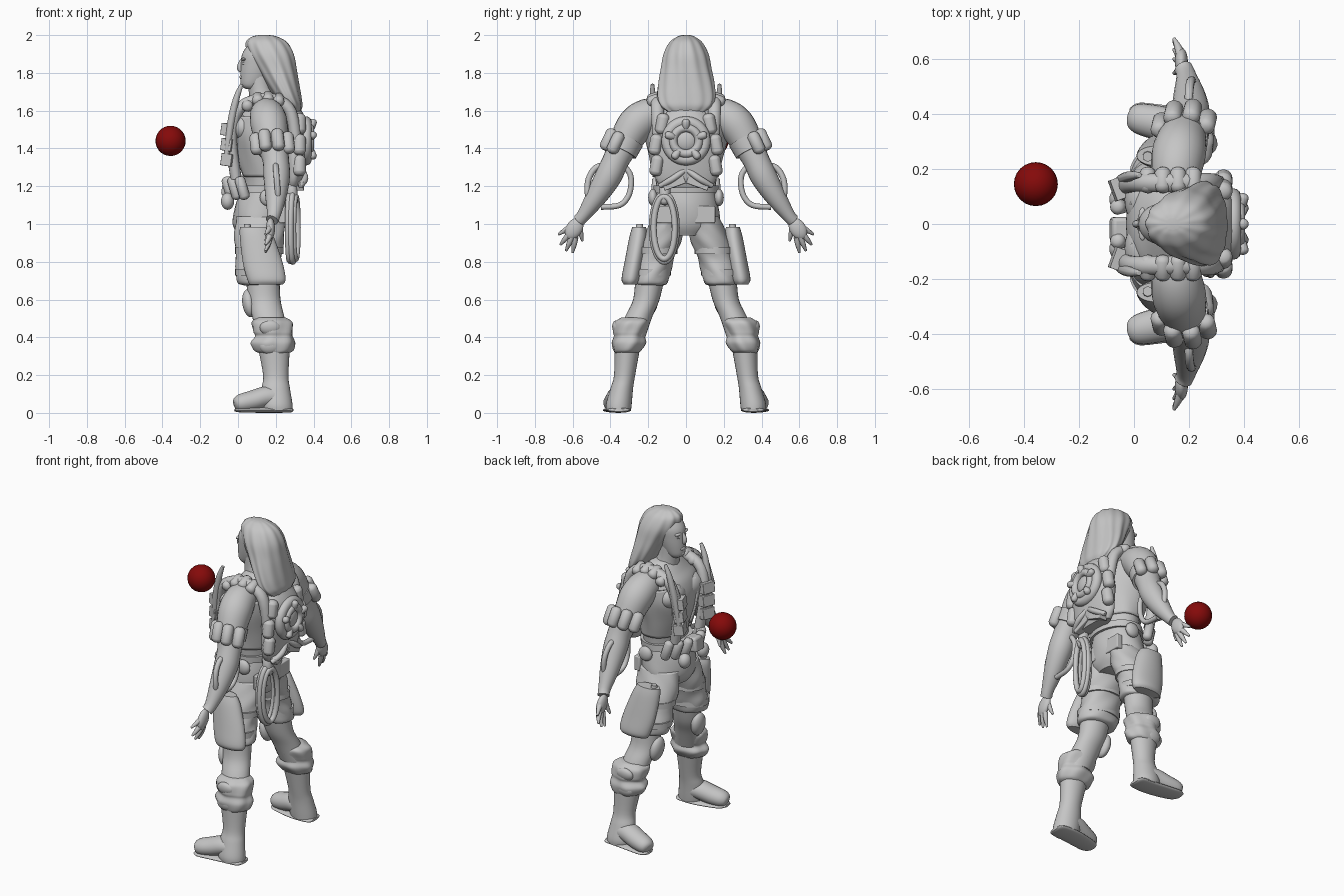
import bpy, bmesh, math
from mathutils import Vector, Matrix, Euler


def mat(name, rgb):
    m = bpy.data.materials.new(name)
    m.diffuse_color = (*rgb, 1)
    return m


GREY = mat("clay grey", (0.56, 0.56, 0.56))
RED = mat("dark red", (0.235, 0.003, 0.003))


def finish(name, bm, mirror=False, material=GREY, angle=50, bevel=0):
    bmesh.ops.recalc_face_normals(bm, faces=bm.faces)
    me = bpy.data.meshes.new(name)
    bm.to_mesh(me)
    bm.free()
    me.materials.append(material)
    ob = bpy.data.objects.new(name, me)
    bpy.context.collection.objects.link(ob)
    bpy.ops.object.select_all(action='DESELECT')
    ob.select_set(True)
    bpy.context.view_layer.objects.active = ob
    bpy.ops.object.shade_smooth_by_angle(angle=math.radians(angle))
    if bevel:
        b = ob.modifiers.new("Bevel", 'BEVEL')
        b.width, b.segments = bevel, 3
    if mirror:
        ob.modifiers.new("Mirror", 'MIRROR').use_axis = (False, True, False)
    return ob


def smooth_rows(rows, k, closed=False):
    """Catmull-Rom interpolation of rows of numbers."""
    n, out = len(rows), []
    for i in range(n if closed else n - 1):
        ids = [(i + d) % n if closed else min(max(i + d, 0), n - 1) for d in (-1, 0, 1, 2)]
        p = [rows[j] for j in ids]
        for s in range(k):
            t = s / k
            out.append([0.5 * (2 * b + (c - a) * t + (2 * a - 5 * b + 4 * c - d) * t * t
                               + (3 * b - a - 3 * c + d) * t ** 3) for a, b, c, d in zip(*p)])
    return out if closed else out + [list(rows[-1])]


def skin(bm, rings, closed=False):
    vs = [[bm.verts.new(p) for p in r] for r in rings]
    n = len(vs[0])
    for i in range(len(vs) if closed else len(vs) - 1):
        a, b = vs[i], vs[(i + 1) % len(vs)]
        for j in range(n):
            bm.faces.new((a[j], a[(j + 1) % n], b[(j + 1) % n], b[j]))
    if not closed:
        bm.faces.new(vs[0])
        bm.faces.new(vs[-1])


def loft(bm, rows, n=28, k=5, fold=0, lobes=5, twist=0):
    """Horizontal elliptical rings given as x, y, z, rx, ry."""
    rings = []
    for x, y, z, rx, ry in smooth_rows(rows, k):
        ring = []
        for j in range(n):
            a = math.tau * j / n
            f = 1 + fold * math.sin(lobes * a + twist * z)
            ring.append((x + rx * f * math.cos(a), y + ry * f * math.sin(a), z))
        rings.append(ring)
    skin(bm, rings)


def tube(bm, rows, n=14, k=4, flat=1, ref=(1, 0, 0), closed=False):
    """Rings across a path given as x, y, z, radius; flat scales along ref."""
    rows = smooth_rows(rows, k, closed)
    rings, m = [], len(rows)
    for i, r in enumerate(rows):
        lo, hi = ((i - 1) % m, (i + 1) % m) if closed else (max(i - 1, 0), min(i + 1, m - 1))
        t = (Vector(rows[hi][:3]) - Vector(rows[lo][:3])).normalized()
        u = t.cross(Vector(ref)).normalized()
        v = u.cross(t)
        rings.append([Vector(r[:3]) + r[3] * (u * math.cos(math.tau * j / n)
                      + v * flat * math.sin(math.tau * j / n)) for j in range(n)])
    skin(bm, rings, closed)


def can(bm, p, q, r):
    """Round-ended canister between two points."""
    p, q = Vector(p), Vector(q)
    d = (q - p).normalized()
    ref = (1, 0, 0) if abs(d.x) < 0.8 else (0, 0, 1)
    rows = [(p, .35), (p + d * r * .2, .75), (p + d * r * .6, 1), (q - d * r * .6, 1), (q - d * r * .2, .75), (q, .35)]
    tube(bm, [(*c, r * f) for c, f in rows], n=12, k=1, ref=ref)


def place(loc, size, rot):
    return Matrix.LocRotScale(Vector(loc), Euler([math.radians(a) for a in rot]), Vector(size))


def box(bm, loc, size, rot=(0, 0, 0)):
    bmesh.ops.create_cube(bm, size=1, matrix=place(loc, size, rot))


def ball(bm, loc, size, rot=(0, 0, 0)):
    bmesh.ops.create_uvsphere(bm, u_segments=24, v_segments=14, radius=1, matrix=place(loc, size, rot))


new = bmesh.new

# Floating ball
bm = new(); ball(bm, (-.357, .145, 1.44), (.08,) * 3); finish("floating_ball", bm, material=RED)

# Head, face and neck
bm = new()
loft(bm, [(.07, 0, 1.715, .03, .03), (.075, 0, 1.735, .058, .048), (.09, 0, 1.78, .078, .062),
          (.1, 0, 1.84, .085, .072), (.11, 0, 1.9, .088, .076), (.12, 0, 1.96, .06, .06)])
tube(bm, [(.14, 0, 1.62, .08), (.12, 0, 1.7, .063), (.11, 0, 1.78, .06)], ref=(0, 1, 0))
tube(bm, [(.022, 0, 1.872, .009), (.008, 0, 1.83, .014), (.018, 0, 1.81, .012)], ref=(0, 1, 0))
ball(bm, (.02, 0, 1.777), (.012, .026, .012))
ball(bm, (.03, 0, 1.744), (.018, .022, .016))
for s in (-1, 1):
    ball(bm, (.031, s * .03, 1.872), (.014, .03, .009))
    ball(bm, (.034, s * .03, 1.85), (.012, .014, .008))
finish("head", bm)

# Long hair falling behind the shoulders
bm = new()
loft(bm, [(.14, 0, 2.0, .025, .02), (.142, 0, 1.992, .065, .045), (.152, 0, 1.962, .108, .085),
          (.175, 0, 1.9, .12, .117), (.205, 0, 1.82, .105, .133), (.235, 0, 1.74, .088, .148),
          (.265, 0, 1.67, .07, .152), (.29, 0, 1.625, .05, .135), (.305, 0, 1.59, .025, .09)],
     n=72, fold=.028, lobes=11, twist=9)
finish("hair", bm)

# Torso and open vest
body = [(.135, 0, 1.1, .11, .15), (.14, 0, 1.25, .115, .163), (.13, 0, 1.36, .14, .185),
        (.13, 0, 1.48, .16, .215), (.14, 0, 1.57, .15, .22), (.155, 0, 1.63, .12, .17), (.15, 0, 1.69, .07, .08)]
bm = new(); loft(bm, body)
for s in (-1, 1):
    ball(bm, (.03, s * .09, 1.51), (.065, .1, .075))
finish("torso", bm)
bm = new()
loft(bm, [(x, y, z, a + .012, b + .012) for x, y, z, a, b in body[1:5]], n=40, fold=.012, lobes=7, twist=20)
bmesh.ops.delete(bm, geom=[f for f in bm.faces if len(f.verts) > 4 or
                 (f.calc_center_median().x < .08 and abs(f.calc_center_median().y) < .07)], context='FACES')
finish("vest", bm).modifiers.new("Solidify", 'SOLIDIFY').thickness = .012

# Arms and hands
bm = new()
tube(bm, [(.15, .13, 1.585, .08), (.155, .2, 1.572, .093), (.165, .265, 1.525, .098), (.18, .325, 1.43, .084),
          (.2, .37, 1.34, .07), (.205, .412, 1.25, .07), (.2, .475, 1.145, .056),
          (.19, .54, 1.05, .036), (.18, .565, 1.02, .034)], n=24)
finish("arm", bm, True)
bm = new()
ball(bm, (.172, .592, .975), (.024, .043, .062), (32, 0, 0))
for y0, z0, y1, z1 in ((.61, .985, .675, .945), (.62, .945, .665, .89), (.605, .93, .635, .858),
                       (.585, .93, .6, .848), (.565, .985, .548, .91)):
    tube(bm, [(.17, y0, z0, .016), (.16, (y0 + y1) / 2, (z0 + z1) / 2, .0135), (.145, y1, z1, .006)], n=10)
finish("hand", bm, True)

# Arm bands with canisters, forearm hoses
bm = new()
tube(bm, [(.18, .31, 1.45, .09), (.19, .342, 1.385, .085)], n=24)
for a in (-68, -26, 16, 58):
    x, d = .185 + .095 * math.sin(math.radians(a)), .095 * math.cos(math.radians(a))
    c = Vector((x, .328 + d * .88, 1.41 + d * .4))
    h = Vector((.006, .026, -.055))
    can(bm, c - h, c + h, .033)
finish("arm_canisters", bm, True)
bm = new()
tube(bm, [(.2, .42, 1.31, .016), (.2, .475, 1.3, .016), (.205, .515, 1.24, .016), (.21, .52, 1.16, .016),
          (.2, .49, 1.1, .016), (.2, .45, 1.11, .016)], n=10)
tube(bm, [(.2, .37, 1.3, .015), (.2, .325, 1.3, .015), (.2, .292, 1.25, .015), (.2, .3, 1.16, .015),
          (.2, .35, 1.1, .015), (.2, .45, 1.09, .015)], n=10)
finish("forearm_hoses", bm, True)

# Trousers
bm = new()
loft(bm, [(.135, 0, 1.19, .115, .15), (.125, 0, 1.1, .14, .17), (.115, 0, 1.0, .142, .175), (.115, 0, .94, .11, .12)],
     fold=.012, twist=30)
finish("trouser_seat", bm)
bm = new()
loft(bm, [(.12, .09, 1.04, .13, .085), (.112, .125, .92, .132, .102), (.11, .16, .82, .12, .098),
          (.112, .178, .75, .127, .098), (.12, .187, .69, .122, .092), (.125, .187, .675, .09, .07)],
     fold=.025, twist=45)
box(bm, (.235, .1, 1.05), (.04, .11, .09))
finish("trouser_leg", bm, True, bevel=.006)

# Lower legs, knee pads, gaiters and boots
bm = new()
loft(bm, [(.13, .19, .72, .09, .078), (.14, .21, .6, .085, .07), (.16, .25, .51, .085, .072), (.185, .29, .4, .085, .075)])
ball(bm, (.058, .205, .58), (.035, .055, .075), (10, -8, 0))
finish("lower_leg", bm, True)
bm = new()
loft(bm, [(.175, .275, .505, .075, .066), (.18, .284, .48, .108, .09), (.185, .297, .43, .106, .086),
          (.19, .3, .405, .1, .08), (.185, .302, .37, .116, .09), (.19, .31, .33, .1, .074), (.19, .315, .315, .07, .06)],
     n=36, fold=.04, lobes=6, twist=25)
for z in (.35, .45):
    ball(bm, (.17, .365, z), (.055, .025, .04), (-12, 0, 0))
finish("gaiter", bm, True)
bm = new()
loft(bm, [(.19, .31, .35, .085, .068), (.2, .325, .2, .067, .056), (.2, .34, .13, .075, .06),
          (.205, .355, .05, .083, .068), (.21, .357, .012, .08, .066)])
tube(bm, [(.22, .345, .085, .06), (.15, .355, .085, .064), (.08, .37, .065, .062), (.02, .383, .052, .056),
          (-.008, .388, .045, .043), (-.018, .39, .042, .025)], n=20, ref=(0, 0, 1), flat=.88)
finish("boot", bm, True)
bm = new()
tube(bm, [(.292, .355, .015, .035), (.27, .355, .015, .06), (.18, .357, .015, .067), (.08, .372, .015, .064),
          (.01, .387, .015, .055), (-.018, .39, .015, .03)], n=20, ref=(0, 0, 1), flat=.22)
finish("boot_sole", bm, True)

# Thigh holsters
bm = new()
loft(bm, [(.085, .248, .985, .075, .036), (.1, .252, .93, .09, .048), (.13, .275, .8, .105, .05),
          (.15, .291, .71, .102, .05), (.15, .293, .68, .088, .036)])
tube(bm, [(.05, .245, 1.0, .018), (.05, .25, .9, .025)], n=10)
finish("thigh_holster", bm, True)
bm = new()
for z, y in ((.86, .15), (.745, .185)):
    loft(bm, [(.112, y, z - .018, .128, .105), (.112, y, z + .018, .128, .105)], k=1)
finish("thigh_straps", bm, True, angle=30)

# Belt with front canisters and pouches
bm = new()
loft(bm, [(.13, 0, 1.165, .14, .172), (.135, 0, 1.205, .138, .172)], k=1)
finish("belt", bm, angle=30)
bm = new()
for x, y in ((-.045, .06), (-.015, .11), (.025, .15)):
    can(bm, (x - .02, y, 1.25), (x + .015, y + .01, 1.13), .028)
ball(bm, (-.055, .09, 1.12), (.035, .04, .045))
ball(bm, (.16, .175, 1.14), (.045, .025, .045))
finish("belt_canisters", bm, True)
bm = new()
box(bm, (-.045, -.02, 1.19), (.08, .09, .09), (0, 8, 0))
finish("belt_pouch", bm, bevel=.015)

# Shoulder straps, pouches and chest gear
bm = new()
tube(bm, [(-.01, .12, 1.24, .03), (-.035, .135, 1.45, .03), (.0, .15, 1.6, .03), (.09, .15, 1.655, .032),
          (.2, .15, 1.655, .032), (.28, .15, 1.59, .032), (.31, .14, 1.4, .032)], ref=(0, 1, 0), flat=1.1)
for x, z in ((.05, 1.635), (.105, 1.665), (.16, 1.67), (.215, 1.66)):
    can(bm, (x, .115, z + .012), (x, .205, z - .018), .03)
finish("shoulder_strap", bm, True)
bm = new()
for z in (1.34, 1.42, 1.5):
    box(bm, (-.05, .13, z), (.06, .08, .065), (0, 8, 20))
tube(bm, [(.02, .178, 1.74, .01), (-.01, .175, 1.66, .018), (-.04, .165, 1.52, .02), (-.065, .15, 1.32, .014)], n=10, ref=(0, 1, 0))
finish("chest_gear", bm, True, bevel=.01)

# Backpack with coiled disc and side rolls
bm = new()
loft(bm, [(.29, 0, 1.19, .04, .13), (.295, 0, 1.25, .055, .165), (.3, 0, 1.4, .07, .17), (.3, 0, 1.53, .07, .14),
          (.29, 0, 1.61, .04, .09)], fold=.015, lobes=8, twist=30)
finish("backpack", bm)
bm = new()
for r, x, t in ((.1, .36, .03), (.068, .382, .022)):
    tube(bm, [(x, r * math.cos(a * math.pi / 6), 1.44 + r * math.sin(a * math.pi / 6), t) for a in range(12)], closed=True)
ball(bm, (.365, 0, 1.44), (.03, .06, .06))
for i in range(5):
    a = math.tau * (i + .25) / 5
    c, s = math.cos(a), math.sin(a)
    can(bm, (.385, .06 * c, 1.44 + .06 * s), (.402, .115 * c, 1.44 + .115 * s), .02)
finish("pack_disc", bm)
bm = new()
for y, z in ((.125, 1.53), (.16, 1.42), (.155, 1.31)):
    can(bm, (.325, y + .01, z - .055), (.325, y - .01, z + .055), .034)
tube(bm, [(.34, .0, 1.29, .014), (.355, .07, 1.24, .018), (.33, .14, 1.2, .014)], n=10)
box(bm, (.325, .065, 1.22), (.05, .12, .05), (-20, 0, 0))
finish("pack_rolls", bm, True, bevel=.006)

# Rope coil hanging from the belt
bm = new()
for w, h, x in ((.066, .18, .29), (.056, .165, .305), (.062, .175, .275)):
    tube(bm, [(x + .012 * math.cos(a * math.pi / 6), -.115 + w * math.cos(a * math.pi / 6),
               .98 + h * math.sin(a * math.pi / 6), .016) for a in range(12)], n=10, closed=True)
can(bm, (.29, -.115, 1.1), (.28, -.11, 1.22), .03)
finish("rope_coil", bm)
